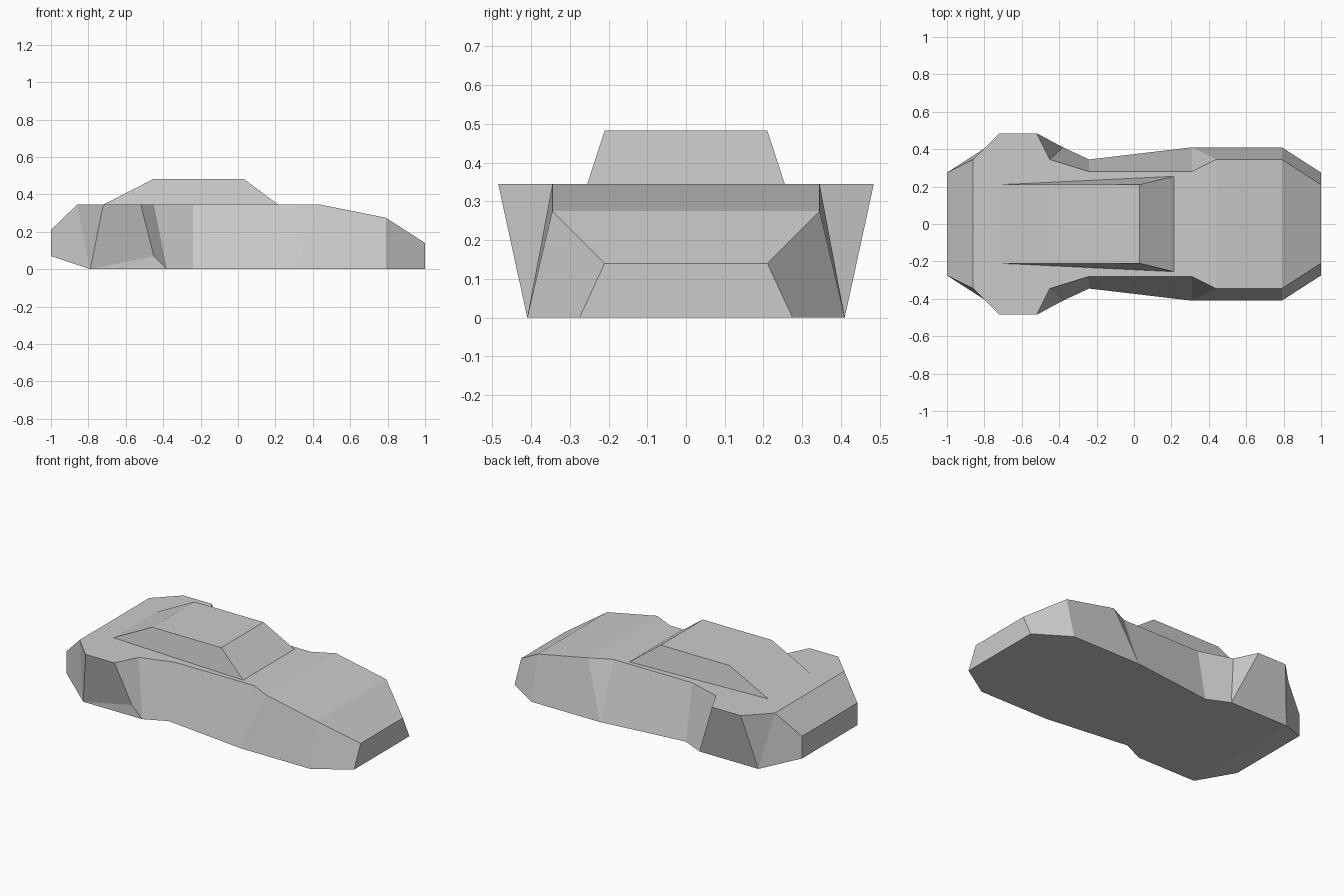
import bpy
import bmesh

cube = bpy.data.objects.get("Cube")
if cube:
    bpy.data.objects.remove(cube)

grey = bpy.data.materials.new("plain_grey")
grey.use_nodes = True
colour = (0.6, 0.6, 0.6, 1)
grey.diffuse_color = colour
grey.node_tree.nodes["Principled BSDF"].inputs["Base Color"].default_value = colour

DECK = 0.345


def finish(bm, name):
    bmesh.ops.remove_doubles(bm, verts=bm.verts, dist=0.0005)
    bmesh.ops.recalc_face_normals(bm, faces=bm.faces)
    mesh = bpy.data.meshes.new(name)
    bm.to_mesh(mesh)
    bm.free()
    mesh.materials.append(grey)
    obj = bpy.data.objects.new(name, mesh)
    bpy.context.collection.objects.link(obj)
    return obj


# Upper and lower edges of one flank, tail to nose
upper = [(-1, .275, .21), (-.86, .345, DECK), (-.72, .485, DECK),
         (-.52, .485, DECK), (-.45, .345, DECK), (-.24, .28, DECK),
         (.31, .28, DECK), (.44, .345, DECK), (.79, .345, .275), (1, .21, .14)]
tail, rear, notch = (-1, .275, .07), (-.79, .41, 0), (-.38, .41, 0)
waist, flare, front, nose = (-.24, .345, 0), (.31, .41, 0), (.79, .41, 0), (1, .275, 0)
sill = [rear, notch, waist, flare, front, nose]

# Body shell
bm = bmesh.new()
sides = {}
for s in (1, -1):
    def vert(p):
        return bm.verts.new((p[0], p[1] * s, p[2]))
    top = [vert(p) for p in upper]
    low = {p: vert(p) for p in [tail] + sill}
    # The right flank has a raised corner behind the waist
    corner = low[notch]
    if s < 0:
        corner = vert((-.45, .41, .07))
        bm.faces.new((low[rear], corner, low[notch]))
        bm.faces.new((corner, top[4], low[notch]))
    foot = [low[tail], low[rear], low[rear], corner, low[notch],
            low[waist], low[flare], low[flare], low[front], low[nose]]
    for i in range(len(top) - 1):
        ring = [top[i], top[i + 1], foot[i + 1], foot[i]]
        bm.faces.new(list(dict.fromkeys(ring)))
    sides[s] = top, low

(lt, ll), (rt, rl) = sides[1], sides[-1]
bm.faces.new(lt[1:8] + rt[7:0:-1])                               # deck
for i, j in ((0, 1), (7, 8), (8, 9)):                            # tail slope, hood, nose slope
    bm.faces.new((lt[i], lt[j], rt[j], rt[i]))
bm.faces.new((lt[0], rt[0], rl[tail], ll[tail]))                 # tail panel
bm.faces.new((lt[9], rt[9], rl[nose], ll[nose]))                 # nose panel
bm.faces.new((ll[tail], ll[rear], rl[rear], rl[tail]))           # tail underside
bm.faces.new([ll[p] for p in sill] + [rl[p] for p in sill[::-1]])  # floor
finish(bm, "car_body")

# Cabin: rear slope, roof, windscreen and sides
bm = bmesh.new()
profile = [(-.72, .21, DECK), (-.45, .21, .483), (.03, .21, .483), (.215, .255, DECK)]
left = [bm.verts.new(p) for p in profile]
right = [bm.verts.new((x, -y, z)) for x, y, z in profile]
for i in range(3):
    bm.faces.new((left[i], left[i + 1], right[i + 1], right[i]))
bm.faces.new(left)
bm.faces.new(right)
bm.faces.new((left[0], left[3], right[3], right[0]))
finish(bm, "cabin")
